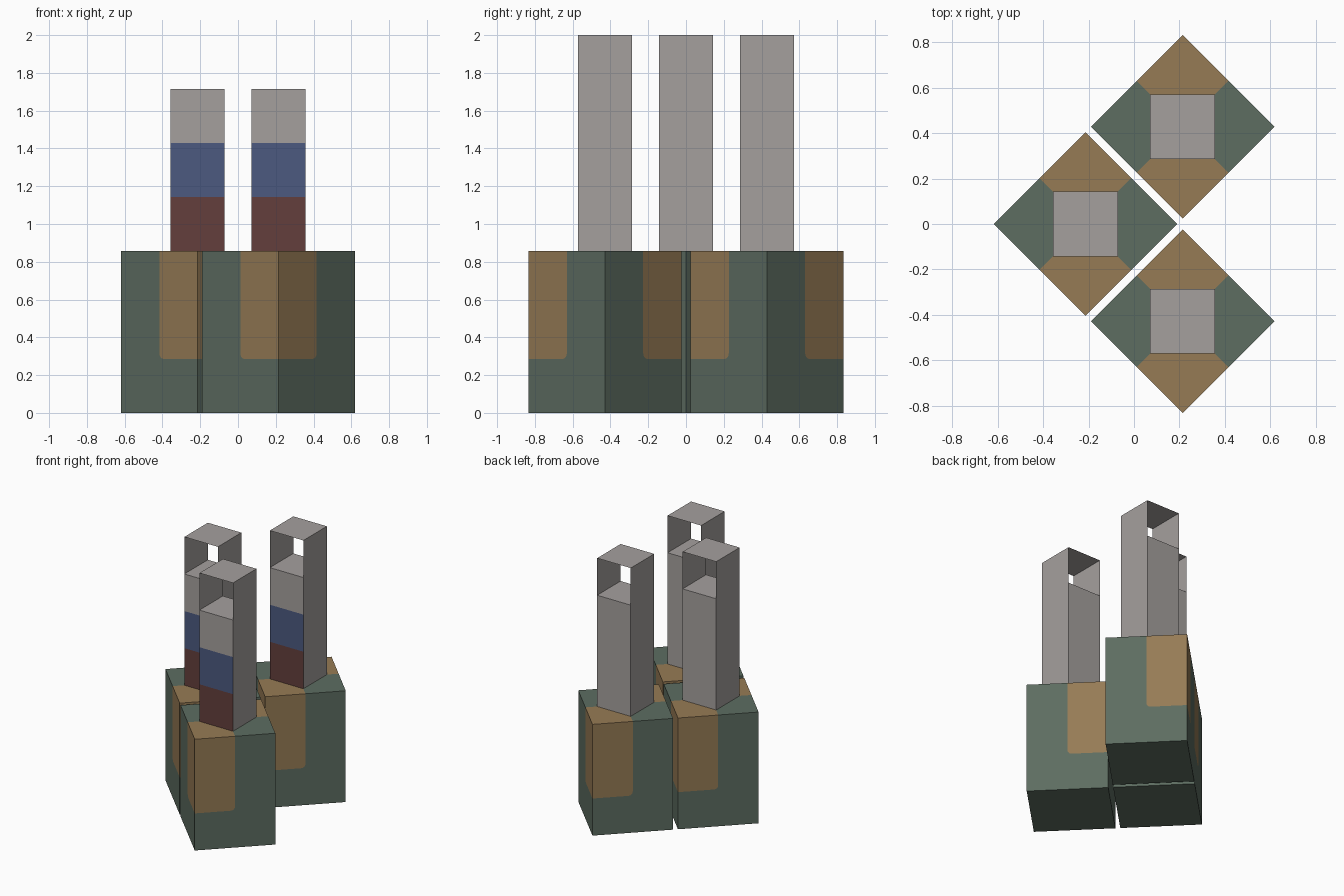
import bpy, bmesh, math
from mathutils import Vector

cube = bpy.data.objects.get("Cube")
if cube:
    bpy.data.objects.remove(cube, do_unlink=True)

U = 2 / 7                 # building module: everything is a multiple of it
H = math.sqrt(2) * U      # half diagonal of a base block
BASE_TOP, BOX_TOP, CAP = 3 * U, 6 * U, 7 * U


def linear(c):
    c /= 255
    return c / 12.92 if c <= 0.04045 else ((c + 0.055) / 1.055) ** 2.4


def material(name, *rgb):
    m = bpy.data.materials.new(name)
    colour = [linear(c) for c in rgb] + [1]
    m.diffuse_color = colour
    m.use_nodes = True
    bsdf = next(n for n in m.node_tree.nodes if n.type == 'BSDF_PRINCIPLED')
    bsdf.inputs["Base Color"].default_value = colour
    bsdf.inputs["Roughness"].default_value = 0.9
    return m


green = material("dark green", 93, 109, 97)
brown = material("tan brown", 150, 123, 85)
grey = material("warm grey", 165, 160, 158)
blue = material("navy blue", 76, 90, 128)
red = material("dark red", 99, 62, 60)


def add_face(bm, points, outward, mat):
    """Add one flat face turned towards the outward direction."""
    f = bm.faces.new([bm.verts.new(p) for p in points])
    f.normal_update()
    if f.normal.dot(Vector(outward)) < 0:
        f.normal_flip()
    f.material_index = mat


def finish(bm, name, mats, location):
    bmesh.ops.remove_doubles(bm, verts=bm.verts, dist=0.0005)
    mesh = bpy.data.meshes.new(name)
    bm.to_mesh(mesh)
    bm.free()
    for m in mats:
        mesh.materials.append(m)
    ob = bpy.data.objects.new(name, mesh)
    ob.location = location
    bpy.context.collection.objects.link(ob)


def base_block(name, location):
    """Diamond block with brown panels wrapping its front and back corners."""
    bm = bmesh.new()
    r = 0.03
    half = U - r
    # outline of the panel edge: along the bottom, round the corner, up
    border = [(0, U)]
    for i in range(5):
        a = math.radians(90 * i / 4)
        border.append((half + r * math.sin(a), U + r - r * math.cos(a)))
    border.append((U, BASE_TOP))
    panel = border + [(0, BASE_TOP)]
    rest = [(0, 0), (2 * U, 0), (2 * U, BASE_TOP)] + border[::-1]
    for sx in (-1, 1):
        for sy in (-1, 1):
            def wall(s, z):
                t = s / (2 * U)
                return (sx * H * t, sy * H * (1 - t), z)
            out = (sx, sy, 0)
            add_face(bm, [wall(*p) for p in panel], out, 1)
            add_face(bm, [wall(*p) for p in rest], out, 0)
            # quarter of the top, split along the diagonal
            mid, centre = wall(U, BASE_TOP), (0, 0, BASE_TOP)
            add_face(bm, [centre, wall(0, BASE_TOP), mid], (0, 0, 1), 1)
            add_face(bm, [centre, mid, wall(2 * U, BASE_TOP)], (0, 0, 1), 0)
    add_face(bm, [(H, 0, 0), (0, H, 0), (-H, 0, 0), (0, -H, 0)], (0, 0, -1), 0)
    finish(bm, name, (green, brown), location)


def tower(name, location):
    """Banded box inside a thin sheet hoop that is open at front and back."""
    bm = bmesh.new()
    w = U / 2

    def upright(y, z0, z1, mat):
        add_face(bm, [(-w, y, z0), (w, y, z0), (w, y, z1), (-w, y, z1)], (0, y, 0), mat)

    # coloured bands on the front, plain back
    for i, mat in enumerate((2, 1, 0)):
        upright(-w, BASE_TOP + i * U, BASE_TOP + (i + 1) * U, mat)
    upright(w, BASE_TOP, BOX_TOP, 0)
    # box lid and hoop roof
    for z in (BOX_TOP, CAP):
        add_face(bm, [(-w, -w, z), (w, -w, z), (w, w, z), (-w, w, z)], (0, 0, 1), 0)
    # full height side sheets
    for x in (-w, w):
        add_face(bm, [(x, -w, BASE_TOP), (x, w, BASE_TOP), (x, w, CAP), (x, -w, CAP)],
                 (x, 0, 0), 0)
    finish(bm, name, (grey, blue, red), location)


# three identical units in a triangle
for label, x, y in (("right", -0.75, 0), ("front_left", 0.75, -1.5), ("back_left", 0.75, 1.5)):
    place = (x * U, y * U, 0)
    base_block(label + "_base", place)
    tower(label + "_tower", place)
